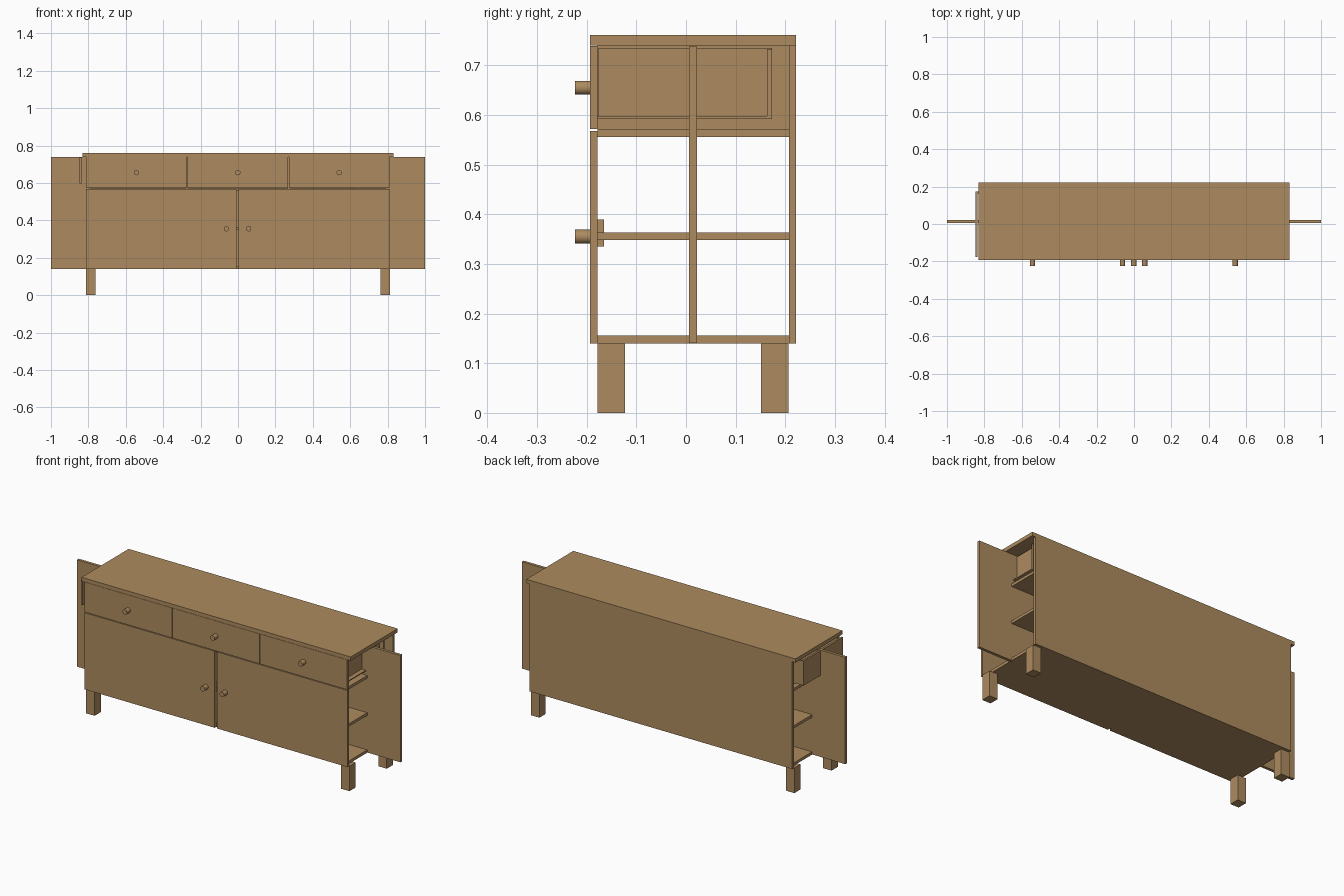
import bpy, math

if "Cube" in bpy.data.objects:
    bpy.data.objects.remove(bpy.data.objects["Cube"])

wood = bpy.data.materials.new("oak_wood")
wood.diffuse_color = (0.42, 0.26, 0.115, 1)
wood.use_nodes = True
wood.node_tree.nodes["Principled BSDF"].inputs["Base Color"].default_value = wood.diffuse_color


def box(name, x, y, z):
    """Board spanning the given (min, max) ranges."""
    bpy.ops.mesh.primitive_cube_add(size=1)
    ob = bpy.context.object
    ob.name = name
    ob.location = [(a + b) / 2 for a, b in (x, y, z)]
    ob.scale = [b - a for a, b in (x, y, z)]
    bpy.ops.object.transform_apply(location=False, rotation=False, scale=True)
    ob.data.materials.append(wood)
    return ob


def knob(name, x, z):
    bpy.ops.mesh.primitive_cylinder_add(vertices=32, radius=0.014, depth=0.031,
                                        location=(x, -0.2085, z),
                                        rotation=(math.pi / 2, 0, 0))
    ob = bpy.context.object
    ob.name = name
    ob.data.materials.append(wood)
    bpy.ops.object.shade_smooth_by_angle(angle=math.radians(40))


FRONT = (-0.193, -0.178)   # thickness of doors and drawer fronts
INNER = (-0.178, 0.207)    # depth of the carcass interior

# Carcass
box("top", (-0.832, 0.832), (-0.193, 0.222), (0.74, 0.761))
box("back_panel", (-0.812, 0.812), (0.207, 0.222), (0.14, 0.74))
for name, z in (("bottom_shelf", 0.14), ("middle_shelf", 0.348), ("upper_shelf", 0.556)):
    box(name, (-0.795, 0.795), INNER, (z, z + 0.0155))

# Wing panels, dividers and legs on both sides
for tag, s in (("left", -1), ("right", 1)):
    box(tag + "_wing_panel", sorted((s * 0.615, s * 1.0)), (0.006, 0.022), (0.141, 0.738))
    box(tag + "_drawer_divider", (s * 0.272 - 0.008, s * 0.272 + 0.008), INNER, (0.5715, 0.74))
    for end, y in (("front", (-0.178, -0.123)), ("back", (0.151, 0.206))):
        box(f"{tag}_{end}_leg", sorted((s * 0.762, s * 0.814)), y, (0, 0.14))

# Doors with knobs and inner catch
box("left_door", (-0.814, -0.009), FRONT, (0.14, 0.568))
box("right_door", (0.004, 0.811), FRONT, (0.14, 0.568))
knob("left_door_knob", -0.062, 0.355)
knob("right_door_knob", 0.057, 0.355)
box("door_catch", (-0.065, -0.01), (-0.178, -0.165), (0.335, 0.39))

# Drawers: front, knob, bottom, back and two sides
for i, x in enumerate((-0.543, -0.001, 0.541)):
    tag = f"drawer_{i + 1}"
    box(tag + "_front", (x - 0.2695, x + 0.2695), FRONT, (0.572, 0.739))
    knob(tag + "_knob", x, 0.655)
    box(tag + "_bottom", (x - 0.255, x + 0.245), (-0.178, 0.173), (0.592, 0.598))
    box(tag + "_back", (x - 0.295, x + 0.245), (0.163, 0.173), (0.597, 0.733))
    for side, sx in (("left", x - 0.3), ("right", x + 0.215)):
        box(f"{tag}_{side}_side", (sx - 0.005, sx + 0.005), (-0.176, 0.173), (0.597, 0.735))
